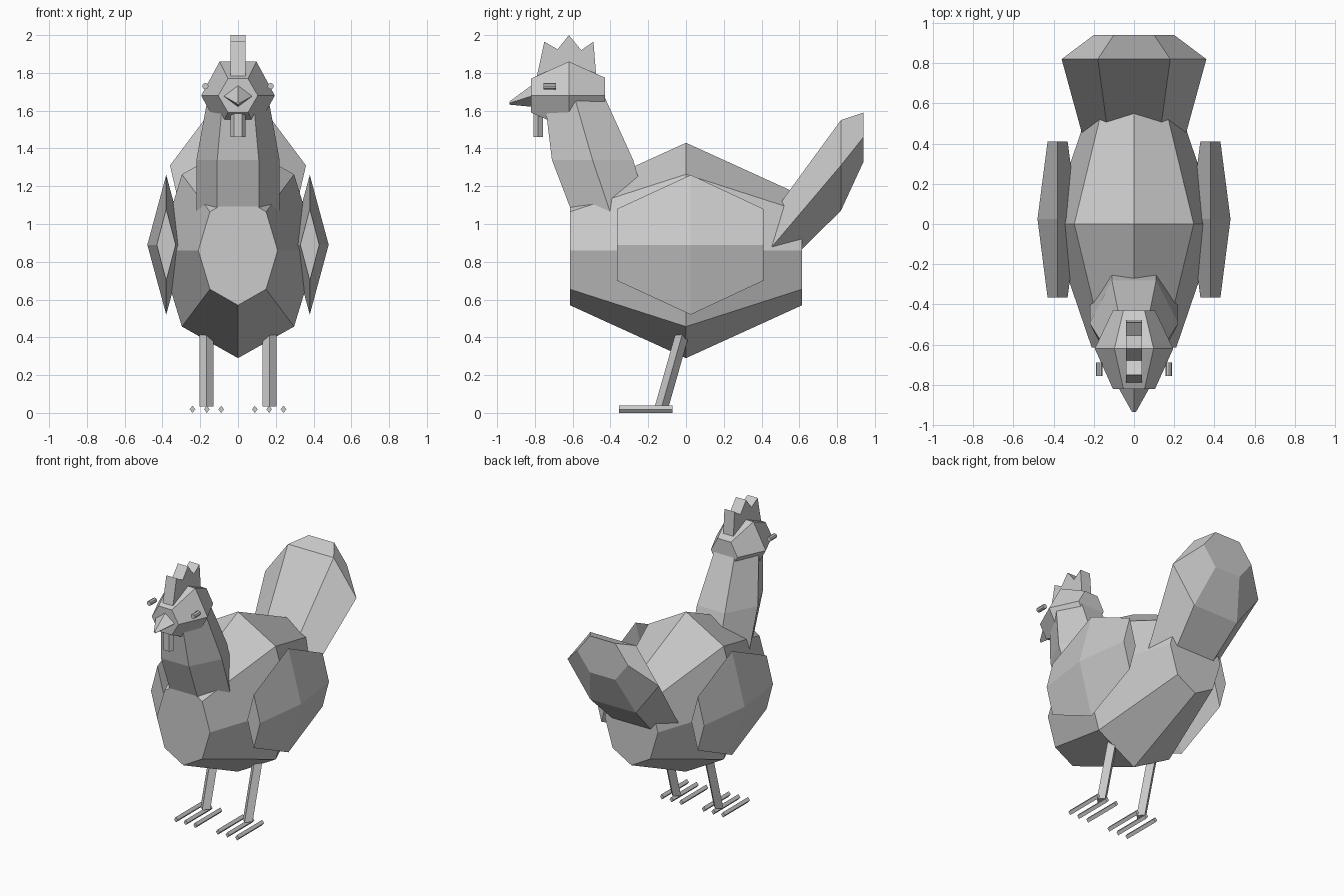
import bpy, bmesh
from math import sin, cos, pi
from mathutils import Vector

cube = bpy.data.objects.get("Cube")
if cube:
    bpy.data.objects.remove(cube, do_unlink=True)

GREY = (0.6, 0.6, 0.6, 1.0)
mat = bpy.data.materials.new("plain grey")
mat.use_nodes = True
mat.diffuse_color = GREY
bsdf = mat.node_tree.nodes["Principled BSDF"]
bsdf.inputs["Base Color"].default_value = GREY


def finish(name, bm):
    bmesh.ops.recalc_face_normals(bm, faces=bm.faces)
    mesh = bpy.data.meshes.new(name)
    bm.to_mesh(mesh)
    bm.free()
    mesh.materials.append(mat)
    obj = bpy.data.objects.new(name, mesh)
    bpy.context.collection.objects.link(obj)
    return obj


def loft(name, sides, rings, x=0.0, upright=False):
    """Closed low-poly tube. Each ring is (y, z, half width, half depth),
    standing in the xz plane, or lying in the xy plane when upright."""
    bm = bmesh.new()
    tallest = max(sin(2 * pi * i / sides) for i in range(sides))
    loops = []
    for y, z, half_w, half_d in rings:
        loop = []
        for i in range(sides):
            a = 2 * pi * i / sides
            u, v = half_w * cos(a), half_d * sin(a) / tallest
            offset = Vector((u, v, 0)) if upright else Vector((u, 0, v))
            loop.append(bm.verts.new(Vector((x, y, z)) + offset))
        loops.append(loop)
    for a, b in zip(loops, loops[1:]):
        for i in range(sides):
            j = (i + 1) % sides
            bm.faces.new((a[i], a[j], b[j], b[i]))
    bm.faces.new(loops[0])
    bm.faces.new(loops[-1])
    return finish(name, bm)


# Body and tail
loft("body", 8, [(-0.615, 0.86, 0.21, 0.29), (0, 0.86, 0.42, 0.57),
                 (0.615, 0.86, 0.21, 0.29)])
loft("tail", 6, [(0.455, 0.88, 0.26, 0.17), (0.82, 1.31, 0.36, 0.24),
                 (0.94, 1.46, 0.20, 0.13)])

# Neck and head
loft("neck", 6, [(-0.38, 1.0, 0.22, 0.20), (-0.495, 1.34, 0.22, 0.215),
                 (-0.59, 1.67, 0.16, 0.16)], upright=True)
loft("head", 6, [(-0.82, 1.68, 0.105, 0.09), (-0.62, 1.68, 0.195, 0.18),
                 (-0.43, 1.68, 0.105, 0.095)])
loft("beak", 4, [(-0.81, 1.68, 0.08, 0.06), (-0.935, 1.64, 0.01, 0.008)])
loft("wattle", 6, [(-0.783, 1.46, 0.04, 0.025), (-0.783, 1.64, 0.04, 0.025)],
     upright=True)

# Comb: zigzag profile extruded across the head
profile = [(-0.79, 1.78), (-0.75, 1.965), (-0.68, 1.925), (-0.62, 2.0),
           (-0.555, 1.92), (-0.49, 1.965), (-0.475, 1.78)]
bm = bmesh.new()
face = bm.faces.new([bm.verts.new((-0.04, y, z)) for y, z in profile])
extruded = bmesh.ops.extrude_face_region(bm, geom=[face], use_keep_orig=True)
moved = [g for g in extruded["geom"] if isinstance(g, bmesh.types.BMVert)]
bmesh.ops.translate(bm, verts=moved, vec=(0.08, 0, 0))
finish("comb", bm)

# Paired parts
for label, s in (("left", 1), ("right", -1)):
    loft(f"{label}_wing", 4, [(-0.365, 0.89, 0.05, 0.19), (0.025, 0.89, 0.10, 0.37),
                              (0.41, 0.89, 0.05, 0.19)], x=s * 0.38)
    loft(f"{label}_eye", 8, [(-0.755, 1.73, 0.017, 0.017),
                             (-0.688, 1.73, 0.017, 0.017)], x=s * 0.173)
    loft(f"{label}_leg", 4, [(-0.128, 0.035, 0.038, 0.037),
                             (0.004, 0.5, 0.038, 0.037)], x=s * 0.167, upright=True)
    for toe, dx in (("inner", -0.076), ("middle", 0), ("outer", 0.076)):
        loft(f"{label}_{toe}_toe", 4, [(-0.355, 0.019, 0.015, 0.019),
                                       (-0.072, 0.019, 0.015, 0.019)],
             x=s * (0.165 + dx))
